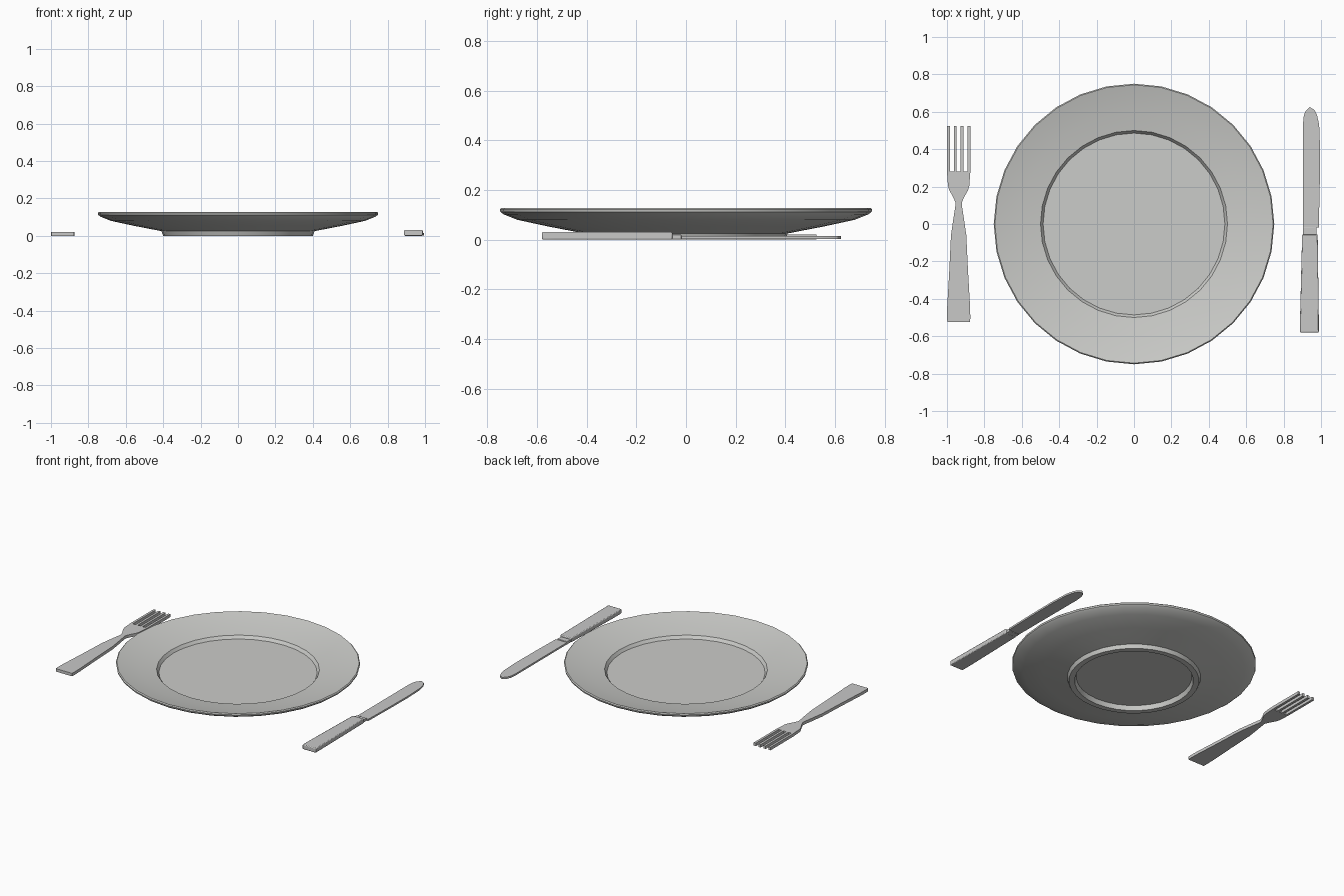
import bpy, bmesh, math

if "Cube" in bpy.data.objects:
    bpy.data.objects.remove(bpy.data.objects["Cube"])


def material(name, rgb):
    m = bpy.data.materials.new(name)
    m.diffuse_color = (*rgb, 1)
    m.use_nodes = True
    m.node_tree.nodes["Principled BSDF"].inputs["Base Color"].default_value = m.diffuse_color
    return m


china = material("china_grey", (0.60, 0.605, 0.585))
steel = material("cutlery_grey", (0.58, 0.58, 0.575))


def finish(bm, name, mat):
    bmesh.ops.recalc_face_normals(bm, faces=bm.faces)
    mesh = bpy.data.meshes.new(name)
    bm.to_mesh(mesh)
    bm.free()
    mesh.materials.append(mat)
    ob = bpy.data.objects.new(name, mesh)
    bpy.context.collection.objects.link(ob)
    bpy.ops.object.select_all(action='DESELECT')
    ob.select_set(True)
    bpy.context.view_layer.objects.active = ob
    bpy.ops.object.shade_smooth_by_angle(angle=math.radians(30))
    return ob


def lathe(name, profile, mat, steps=32):
    bm = bmesh.new()
    vs = [bm.verts.new((r, 0, z)) for r, z in profile]
    es = [bm.edges.new(p) for p in zip(vs, vs[1:])]
    bmesh.ops.spin(bm, geom=vs + es, axis=(0, 0, 1), cent=(0, 0, 0),
                   angle=math.tau, steps=steps)
    bmesh.ops.remove_doubles(bm, verts=bm.verts, dist=1e-4)
    return finish(bm, name, mat)


def slab(name, outline, z0, z1, mat, bevel=0):
    # flat outline extruded upwards, optionally with softened edges
    bm = bmesh.new()
    face = bm.faces.new([bm.verts.new((x, y, z0)) for x, y in outline])
    ext = bmesh.ops.extrude_face_region(bm, geom=[face])["geom"]
    for v in ext:
        if isinstance(v, bmesh.types.BMVert):
            v.co.z = z1
    ob = finish(bm, name, mat)
    if bevel:
        mod = ob.modifiers.new("soft_edges", 'BEVEL')
        mod.width, mod.segments = bevel, 2
    return ob


# Plate: foot recess, foot ring, underside, rim, lip step, floor
lathe("plate", [(0, 0.03), (0.355, 0.03), (0.365, 0), (0.40, 0), (0.41, 0.025),
                (0.56, 0.054), (0.68, 0.08), (0.735, 0.102), (0.748, 0.112),
                (0.75, 0.122), (0.744, 0.128), (0.70, 0.117), (0.60, 0.096),
                (0.50, 0.08), (0.486, 0.06), (0, 0.06)], china)

# Fork: symmetric body outline (half width, y) and four tines
FX = -0.9375
half = [(0.060, -0.525), (0.0625, -0.505), (0.061, -0.44), (0.050, -0.25),
        (0.041, -0.06), (0.028, 0.03), (0.017, 0.10), (0.017, 0.115),
        (0.030, 0.145), (0.050, 0.18), (0.057, 0.205), (0.0625, 0.28)]
slab("fork_body", [(FX + w, y) for w, y in half] +
     [(FX - w, y) for w, y in reversed(half)], 0, 0.02, steel)
for i in range(4):
    x = -1 + i * 0.0363
    slab(f"fork_tine_{i + 1}", [(x, 0.28), (x + 0.016, 0.28),
                                (x + 0.016, 0.525), (x, 0.525)], 0, 0.02, steel)

# Knife: blade, collar and handle
slab("knife_blade", [(0.904, -0.018), (0.988, -0.018), (0.993, 0.20),
                     (0.995, 0.40), (0.990, 0.53), (0.978, 0.585),
                     (0.965, 0.61), (0.940, 0.625), (0.918, 0.605),
                     (0.908, 0.58), (0.903, 0.53)], 0.002, 0.014, steel)
slab("knife_collar", [(0.903, -0.058), (0.977, -0.058), (0.977, -0.018),
                      (0.903, -0.018)], 0, 0.02, steel, 0.003)
slab("knife_handle", [(0.888, -0.58), (0.988, -0.58), (0.988, -0.50),
                      (0.982, -0.055), (0.899, -0.055), (0.888, -0.50)],
     0, 0.031, steel, 0.005)
